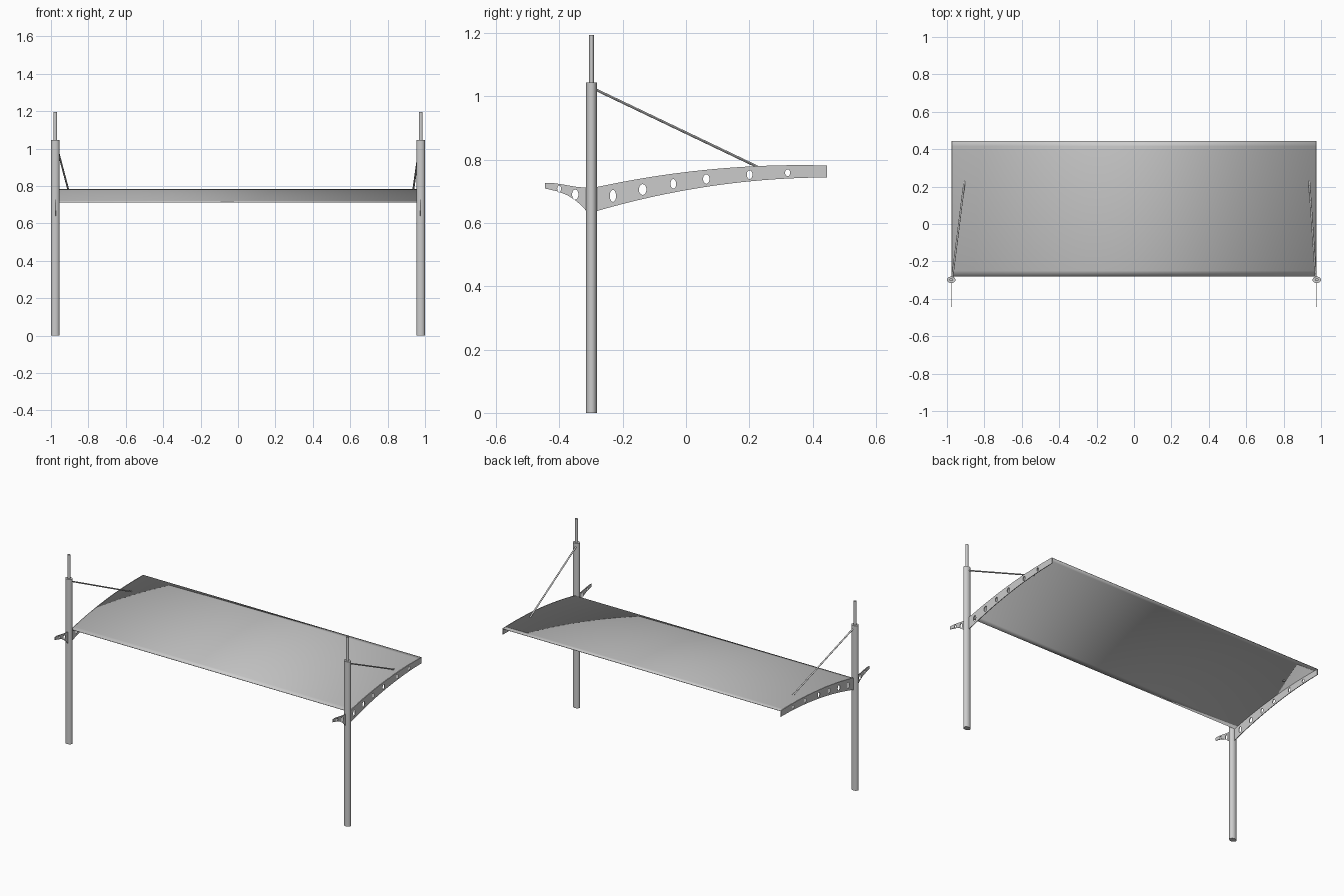
import bpy, bmesh, math
from mathutils import Vector

if "Cube" in bpy.data.objects:
    bpy.data.objects.remove(bpy.data.objects["Cube"])

POST_X, POST_Y = 0.977, -0.2985
Y_BACK = 0.445


def roof_z(y):
    return 0.783 - 0.168 * (0.36 - y) ** 2


def rib_z(y):
    return 0.744 - 0.198 * (0.45 - y) ** 2


def smooth(ob):
    bpy.ops.object.select_all(action='DESELECT')
    ob.select_set(True)
    bpy.context.view_layer.objects.active = ob
    bpy.ops.object.shade_smooth_by_angle(angle=math.radians(35))


def tube(name, a, b, rx, ry, sides):
    a, b = Vector(a), Vector(b)
    bpy.ops.mesh.primitive_cylinder_add(vertices=sides, radius=1, depth=1, location=(a + b) / 2)
    ob = bpy.context.object
    ob.name = name
    ob.scale = (rx, ry, (b - a).length)
    d = b - a
    if d.x or d.y:
        ob.rotation_euler = d.to_track_quat('Z', 'Y').to_euler()
    bpy.ops.object.transform_apply(location=False, rotation=False, scale=True)
    smooth(ob)


def spline(curve, pts):
    s = curve.splines.new('POLY')
    s.points.add(len(pts) - 1)
    for p, (u, v) in zip(s.points, pts):
        p.co = (u, v, 0, 1)
    s.use_cyclic_u = True


# Rib outline: rear tail points, then the long curved arm
N = 24
ys = [-0.28 + (Y_BACK + 0.28) * i / N for i in range(N + 1)]
outline = [(-0.445, 0.727), (-0.42, 0.7265), (-0.39, 0.722), (-0.35, 0.715), (-0.31, 0.711)]
outline += [(y, roof_z(y)) for y in ys]
outline += [(y, rib_z(y)) for y in reversed(ys)]
outline += [(-0.315, 0.638), (-0.33, 0.655), (-0.35, 0.672), (-0.375, 0.688),
            (-0.405, 0.700), (-0.445, 0.709)]

# Lightening holes: y, z, half width, half height
HOLES = [(-0.401, 0.708, 0.006, 0.011), (-0.350, 0.690, 0.010, 0.016),
         (-0.231, 0.686, 0.010, 0.019), (-0.137, 0.706, 0.012, 0.017),
         (-0.040, 0.724, 0.009, 0.015), (0.064, 0.739, 0.010, 0.015),
         (0.201, 0.753, 0.009, 0.014), (0.321, 0.759, 0.008, 0.011)]

for side, sx in (("left", -1), ("right", 1)):
    x = sx * POST_X
    # Post and thinner mast on top
    tube(side + "_post", (x, POST_Y, 0), (x, POST_Y, 1.045), 0.0225, 0.0175, 32)
    tube(side + "_mast", (x, POST_Y, 1.04), (x, POST_Y, 1.195), 0.010, 0.0075, 24)

    # Perforated rib plate
    cu = bpy.data.curves.new(side + "_rib", 'CURVE')
    cu.dimensions = '2D'
    cu.fill_mode = 'BOTH'
    cu.extrude = 0.002
    spline(cu, outline)
    for hy, hz, a, b in HOLES:
        spline(cu, [(hy + a * math.cos(t * math.tau / 20), hz + b * math.sin(t * math.tau / 20))
                    for t in range(20)])
    rib = bpy.data.objects.new(side + "_rib", cu)
    bpy.context.collection.objects.link(rib)
    rib.rotation_euler = (math.pi / 2, 0, math.pi / 2)
    rib.location.x = sx * 0.975
    bpy.ops.object.select_all(action='DESELECT')
    rib.select_set(True)
    bpy.context.view_layer.objects.active = rib
    bpy.ops.object.convert(target='MESH')

    # Tie rod from post top down through the roof
    end_x = -0.905 if sx < 0 else 0.936
    tube(side + "_tie_rod", (sx * 0.972, -0.29, 1.024), (end_x, 0.24, 0.771), 0.005, 0.004, 12)

# Curved roof sheet
bm = bmesh.new()
rows = [[bm.verts.new((x, y, roof_z(y))) for x in (-0.975, 0.975)] for y in ys]
for r0, r1 in zip(rows, rows[1:]):
    bm.faces.new((r0[0], r0[1], r1[1], r1[0]))
me = bpy.data.meshes.new("roof_sheet")
bm.to_mesh(me)
bm.free()
roof = bpy.data.objects.new("roof_sheet", me)
bpy.context.collection.objects.link(roof)
solid = roof.modifiers.new("thickness", 'SOLIDIFY')
solid.thickness = 0.003
smooth(roof)
